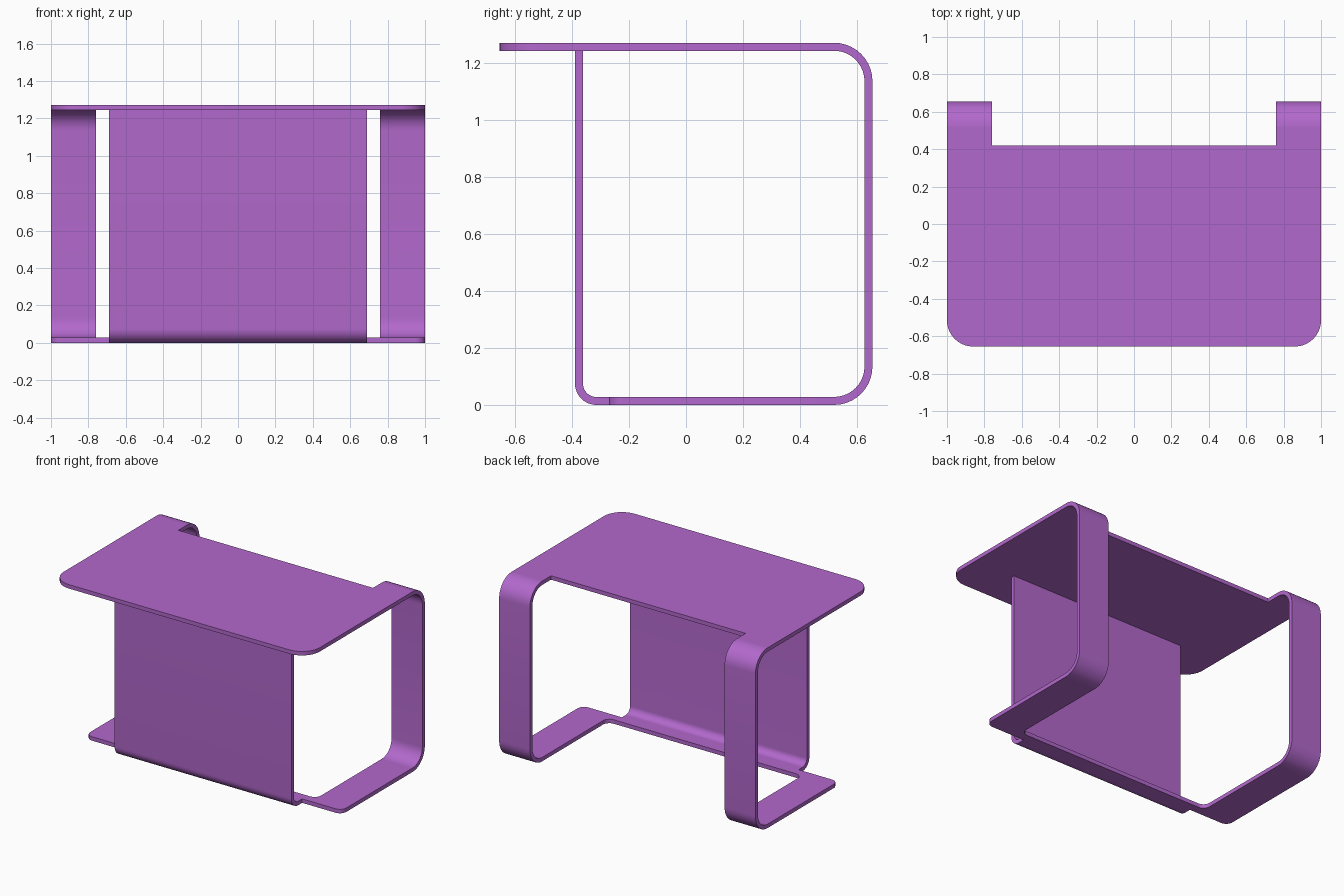
import bpy
import bmesh
from math import cos, sin, pi
from mathutils import Vector

cube = bpy.data.objects.get("Cube")
if cube:
    bpy.data.objects.remove(cube, do_unlink=True)

purple = bpy.data.materials.new("purple sheet")
purple.use_nodes = True
colour = (0.45, 0.14, 0.61, 1)
purple.diffuse_color = colour
shader = next(n for n in purple.node_tree.nodes if n.type == "BSDF_PRINCIPLED")
shader.inputs["Base Color"].default_value = colour

THICK = 0.028
HEIGHT = 1.272
BACK = 0.655        # outer face of the legs
BACK_SEAM = 0.52    # where the flat plates start to bend into the legs
PANEL = -0.39       # outer face of the front panel
PANEL_SEAM = -0.315
LEG_IN = 0.76
SEGMENTS = 10


def rounded(corners):
    """Outline of right-angled corners (a, b, optional radius)."""
    pts = []
    n = len(corners)
    for i, corner in enumerate(corners):
        p = Vector(corner[:2])
        if len(corner) == 2:
            new = [p]
        else:
            r = corner[2]
            u = (Vector(corners[i - 1][:2]) - p).normalized()
            v = (Vector(corners[(i + 1) % n][:2]) - p).normalized()
            c = p + r * (u + v)
            angles = [pi / 2 * (1 - k / SEGMENTS) for k in range(SEGMENTS + 1)]
            new = [c - r * (u * cos(t) + v * sin(t)) for t in angles]
        pts += [q for q in new if all((q - o).length > 1e-4 for o in pts)]
    return pts


def prism(name, corners, axis, low, high, seam):
    """Extrude an outline along x or z, leaving it open at the seam."""
    def place(p, d):
        return (d, p.x, p.y) if axis == "x" else (p.x, p.y, d)

    outline = rounded(corners)
    bm = bmesh.new()
    a = [bm.verts.new(place(p, low)) for p in outline]
    b = [bm.verts.new(place(p, high)) for p in outline]
    bm.faces.new(a)
    bm.faces.new(b)
    for i in range(len(a)):
        bm.faces.new((a[i - 1], a[i], b[i], b[i - 1]))
    bmesh.ops.recalc_face_normals(bm, faces=bm.faces)
    joints = [f for f in bm.faces if all(abs(v.co.y - seam) < 1e-4 for v in f.verts)]
    bmesh.ops.delete(bm, geom=joints, context="FACES")
    mesh = bpy.data.meshes.new(name)
    bm.to_mesh(mesh)
    bm.free()
    mesh.materials.append(purple)
    obj = bpy.data.objects.new(name, mesh)
    bpy.context.collection.objects.link(obj)
    bpy.ops.object.select_all(action="DESELECT")
    obj.select_set(True)
    bpy.context.view_layer.objects.active = obj
    bpy.ops.object.shade_smooth_by_angle(angle=pi / 6)
    return obj


def mirrored(half):
    return half + [(-c[0],) + c[1:] for c in reversed(half)]


# Top plate with rounded front corners and a notch between the legs
top_half = [(1, -BACK, 0.14), (1, BACK_SEAM), (LEG_IN, BACK_SEAM), (LEG_IN, 0.42)]
prism("top_plate", mirrored(top_half), "z", HEIGHT - THICK, HEIGHT, BACK_SEAM)

# Base: two feet joined by a narrow bar, with a tab leading to the panel
base_half = [(0.69, PANEL_SEAM), (0.69, -0.27), (1, -0.27, 0.05),
             (1, BACK_SEAM), (LEG_IN, BACK_SEAM), (LEG_IN, -0.21, 0.05)]
base = prism("base_frame", mirrored(base_half), "z", 0, THICK, BACK_SEAM)
bm = bmesh.new()
bm.from_mesh(base.data)
tab_end = [f for f in bm.faces if all(abs(v.co.y - PANEL_SEAM) < 1e-4 for v in f.verts)]
bmesh.ops.delete(bm, geom=tab_end, context="FACES")
bm.to_mesh(base.data)
bm.free()

# Back legs, bent from the top plate round to the feet
inner = BACK - THICK
r_out = BACK - BACK_SEAM
r_in = r_out - THICK
leg = [(BACK_SEAM, HEIGHT), (BACK, HEIGHT, r_out), (BACK, 0, r_out), (BACK_SEAM, 0),
       (BACK_SEAM, THICK), (inner, THICK, r_in), (inner, HEIGHT - THICK, r_in),
       (BACK_SEAM, HEIGHT - THICK)]
prism("left_leg", leg, "x", LEG_IN, 1, BACK_SEAM)
prism("right_leg", leg, "x", -1, -LEG_IN, BACK_SEAM)

# Front panel, bent up from the base
r_out = PANEL_SEAM - PANEL
panel = [(PANEL_SEAM, 0), (PANEL, 0, r_out), (PANEL, HEIGHT - THICK),
         (PANEL + THICK, HEIGHT - THICK), (PANEL + THICK, THICK, r_out - THICK),
         (PANEL_SEAM, THICK)]
prism("front_panel", panel, "x", -0.69, 0.69, PANEL_SEAM)
